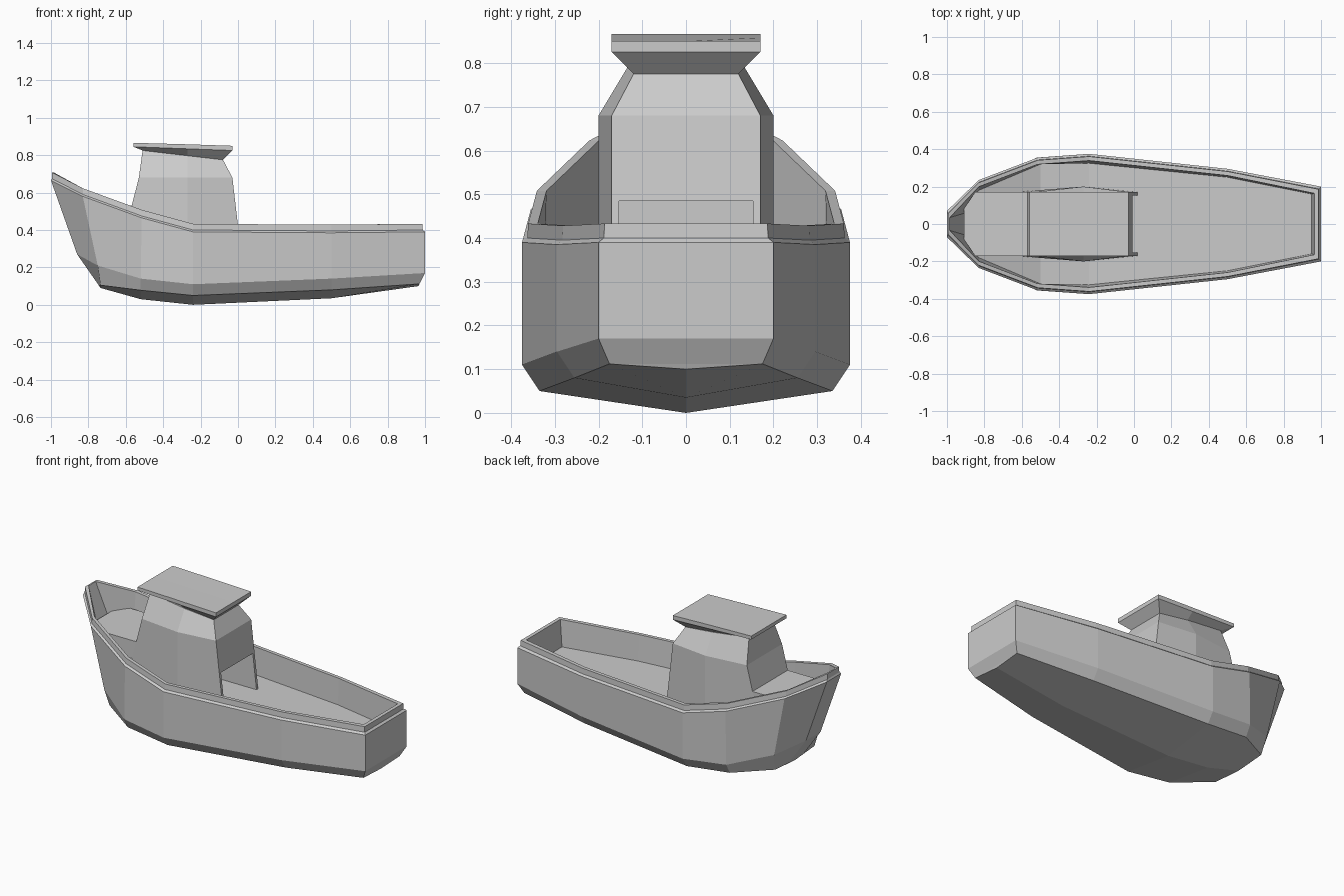
import bpy, bmesh

if "Cube" in bpy.data.objects:
    bpy.data.objects.remove(bpy.data.objects["Cube"])

grey = bpy.data.materials.new("plain grey")
grey.diffuse_color = (0.6, 0.6, 0.6, 1)
grey.use_nodes = True
grey.node_tree.nodes["Principled BSDF"].inputs["Base Color"].default_value = grey.diffuse_color


def loft_half(name, rows, cap_ends=False):
    """Skin rows of points, mirror across y = 0, and weld into one flat-shaded solid."""
    bm = bmesh.new()
    for s in (1, -1):
        grid = [[bm.verts.new((x, s * y, z)) for x, y, z in row] for row in rows]
        for a, b in zip(grid, grid[1:]):
            for i in range(len(a) - 1):
                bm.faces.new((a[i], a[i + 1], b[i + 1], b[i]))
        if cap_ends:
            bm.faces.new(grid[0])
            bm.faces.new(grid[-1])
    bmesh.ops.remove_doubles(bm, verts=bm.verts, dist=1e-4)
    bmesh.ops.dissolve_degenerate(bm, edges=bm.edges, dist=1e-5)
    bmesh.ops.recalc_face_normals(bm, faces=bm.faces)
    me = bpy.data.meshes.new(name)
    bm.to_mesh(me)
    bm.free()
    me.materials.append(grey)
    ob = bpy.data.objects.new(name, me)
    bpy.context.collection.objects.link(ob)
    return ob


# Hull: cross-sections from bow to stern
# keel (x, z), lower chine, upper chine, top edge, deck edge
sections = [
    ((-.735, .09), (-.745, .07, .105), (-.86, .07, .27), (-1, .07, .665), (-.90, .06, .46)),
    ((-.735, .09), (-.735, .19, .105), (-.75, .22, .21), (-.83, .235, .58), (-.83, .18, .45)),
    ((-.52, .03), (-.52, .32, .078), (-.52, .355, .14), (-.515, .355, .465), (-.50, .32, .31)),
    ((-.24, 0), (-.24, .335, .05), (-.24, .375, .11), (-.24, .375, .39), (-.24, .325, .27)),
    ((.50, .035), (.50, .255, .08), (.50, .295, .14), (.50, .295, .385), (.50, .25, .27)),
    ((.965, .10), (.97, .175, .112), (1, .2, .17), (1, .2, .39), (.95, .16, .27)),
]
rows = []
for n, (keel, low, up, top, deck) in enumerate(sections):
    end = 1 if n == 0 else -1 if n == len(sections) - 1 else 0
    x, y, z = top

    def rail(inset, rise):
        return (x + end * inset * (0.4 if end == 1 else 1), y - inset, z + rise)

    rows.append([(keel[0], 0, keel[1]), low, up, top,
                 rail(.012, .01), rail(.014, .043), rail(.036, .043),
                 deck, (deck[0], 0, deck[2])])


def flat(row):
    return [(x, 0, z) for x, y, z in row]


loft_half("hull", [flat(rows[0])] + rows + [flat(rows[-1])])


def ring(xs, ys, zs):
    """Half outline at one level: front, middle, back, closed on the centre line."""
    pts = list(zip(xs, ys, zs))
    return [(xs[0], 0, zs[0])] + pts + [(xs[-1], 0, zs[-1])]


# Raised foredeck
fx, fy = (-.91, -.85, -.56), (.08, .17, .17)
loft_half("foredeck", [ring((-.88, -.83, -.56), fy, (.42,) * 3),
                       ring(fx, fy, (.53,) * 3)], True)

# Wheelhouse
cabin = loft_half("wheelhouse", [
    ring((-.64, -.27, .02), (.17, .2, .17), (.25, .25, .25)),
    ring((-.53, -.27, -.03), (.17, .2, .17), (.68, .68, .68)),
    ring((-.51, -.27, -.08), (.12, .13, .12), (.825, .797, .775)),
], True)

# Roof, flaring up to a thin sloped slab
loft_half("roof", [
    ring((-.51, -.27, -.08), (.12, .125, .12), (.825, .797, .775)),
    ring((-.56, -.27, -.03), (.17, .17, .17), (.845, .834, .825)),
    ring((-.56, -.27, -.03), (.17, .17, .17), (.866, .858, .85)),
], True)

# Open doorway at the back of the wheelhouse
cutter = loft_half("doorway_cutter", [
    ring((-.5, -.2, .1), (.153,) * 3, (.2,) * 3),
    ring((-.5, -.2, .1), (.153,) * 3, (.485,) * 3)], True)
cutter.hide_render = True
cutter.display_type = 'WIRE'
mod = cabin.modifiers.new("doorway", 'BOOLEAN')
mod.operation = 'DIFFERENCE'
mod.solver = 'EXACT'
mod.object = cutter
